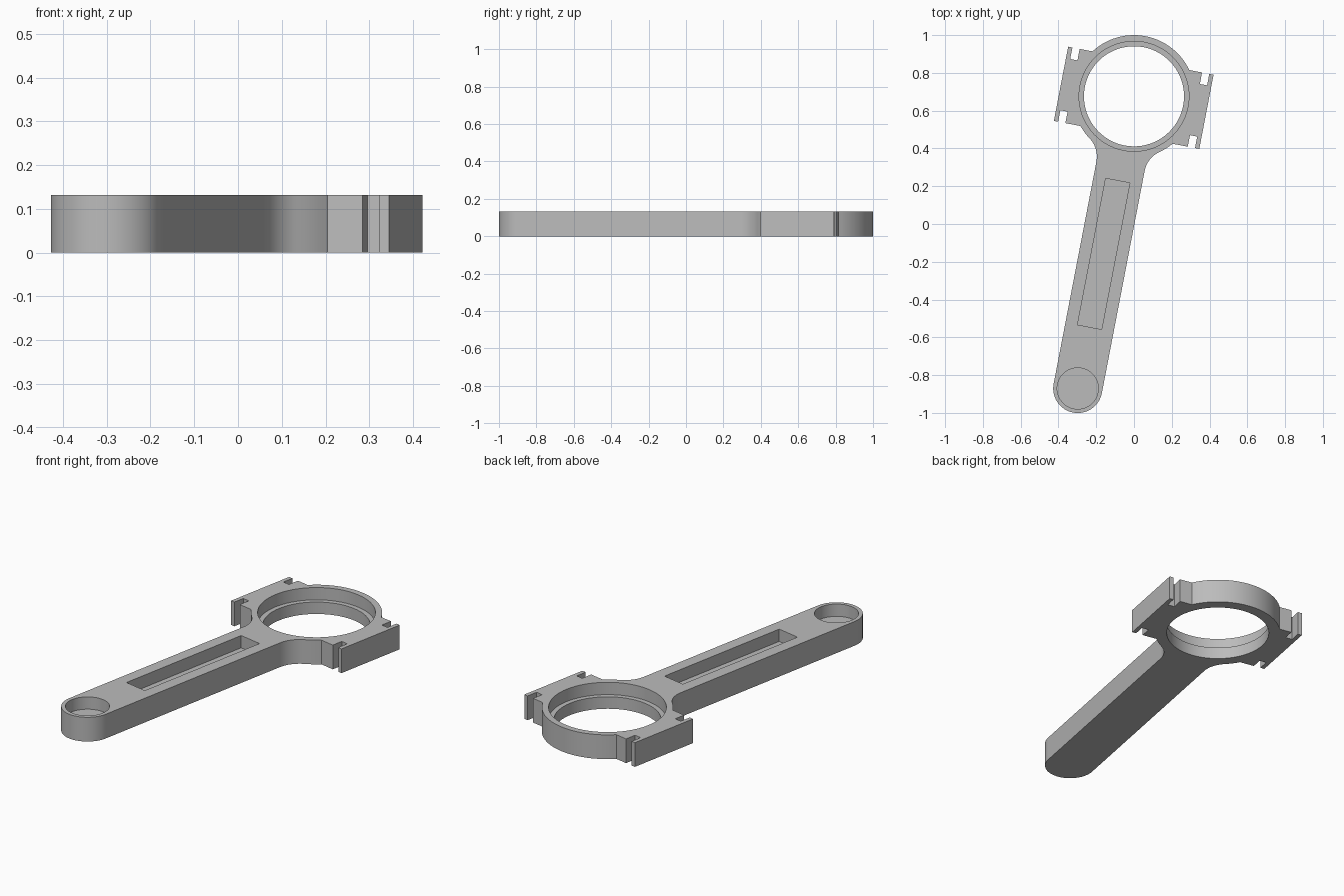
import bpy
import bmesh
from math import sin, cos, radians, degrees, asin, atan2, sqrt, pi

if "Cube" in bpy.data.objects:
    bpy.data.objects.remove(bpy.data.objects["Cube"], do_unlink=True)

THICK = 0.132
FLOOR = 0.065         # height of pocket floors and ring shoulder
RING_R = 0.324
ROD_W = 0.13          # half width of the rod, also its end radius
ROD_LEN = 1.575       # ring centre to pin centre
FILLET = 0.14
LUG_TOP, LUG_BOTTOM, LUG_OUT = 0.192, -0.208, 0.392
SLOT_IN, SLOT_OUT, SLOT_DEPTH = 0.33, 0.369, 0.062
PLACE = (0, 0.676, 0)
TILT = radians(-10.9)

steel = bpy.data.materials.new("grey steel")
steel.use_nodes = True
steel.diffuse_color = (0.5, 0.5, 0.5, 1)
steel.node_tree.nodes["Principled BSDF"].inputs["Base Color"].default_value = (0.5, 0.5, 0.5, 1)


def arc(cx, cy, r, a0, a1, n):
    return [(cx + r * cos(a0 + (a1 - a0) * i / n), cy + r * sin(a0 + (a1 - a0) * i / n))
            for i in range(n + 1)]


def prism(name, outline, z0, z1):
    """Extrude a closed 2D outline between two heights."""
    bm = bmesh.new()
    base = bm.faces.new([bm.verts.new((x, y, z0)) for x, y in outline])
    side = bmesh.ops.extrude_face_region(bm, geom=[base])["geom"]
    bmesh.ops.translate(bm, vec=(0, 0, z1 - z0),
                        verts=[g for g in side if isinstance(g, bmesh.types.BMVert)])
    bmesh.ops.recalc_face_normals(bm, faces=bm.faces)
    mesh = bpy.data.meshes.new(name)
    bm.to_mesh(mesh)
    bm.free()
    mesh.materials.append(steel)
    obj = bpy.data.objects.new(name, mesh)
    bpy.context.collection.objects.link(obj)
    obj.location = PLACE
    obj.rotation_euler.z = TILT
    return obj


def disc(cy, r, n=72):
    return arc(0, cy, r, 0, 2 * pi, n)[:-1]


# Half outline, from the crown of the ring down to the tip of the rod
fx = ROD_W + FILLET
fy = -sqrt((RING_R + FILLET) ** 2 - fx ** 2)
touch = atan2(fy, fx)
half = arc(0, 0, RING_R, pi / 2, asin(LUG_TOP / RING_R), 14)
half += [(SLOT_IN, LUG_TOP), (SLOT_IN, LUG_TOP - SLOT_DEPTH),
         (SLOT_OUT, LUG_TOP - SLOT_DEPTH), (SLOT_OUT, LUG_TOP),
         (LUG_OUT, LUG_TOP), (LUG_OUT, LUG_BOTTOM),
         (SLOT_OUT, LUG_BOTTOM), (SLOT_OUT, LUG_BOTTOM + SLOT_DEPTH),
         (SLOT_IN, LUG_BOTTOM + SLOT_DEPTH), (SLOT_IN, LUG_BOTTOM)]
half += arc(0, 0, RING_R, asin(LUG_BOTTOM / RING_R), touch, 4)
half += arc(fx, fy, FILLET, touch + pi, pi, 12)[1:]
half += arc(0, -ROD_LEN, ROD_W, 0, -pi / 2, 20)
outline = half + [(-x, y) for x, y in reversed(half[1:-1])]
rod = prism("connecting_rod", outline, 0, THICK)

# Cutters: through bore, shouldered seat, pin recess and long pocket
pocket = [(-0.065, -1.244), (0.065, -1.244), (0.065, -0.455), (-0.065, -0.455)]
cutters = [prism("bore_cutter", disc(0, 0.265), -0.1, THICK + 0.1),
           prism("seat_cutter", disc(0, 0.291), FLOOR, THICK + 0.1),
           prism("pin_cutter", disc(-ROD_LEN, 0.109), FLOOR, THICK + 0.1),
           prism("pocket_cutter", pocket, FLOOR, THICK + 0.1)]

bpy.ops.object.select_all(action="DESELECT")
bpy.context.view_layer.objects.active = rod
rod.select_set(True)
for cutter in cutters:
    cutter.hide_render = True
    mod = rod.modifiers.new(cutter.name, "BOOLEAN")
    mod.operation = "DIFFERENCE"
    mod.solver = "EXACT"
    mod.object = cutter
    bpy.ops.object.modifier_apply(modifier=mod.name)
    bpy.data.objects.remove(cutter, do_unlink=True)

bpy.ops.object.shade_smooth_by_angle(angle=radians(25))
